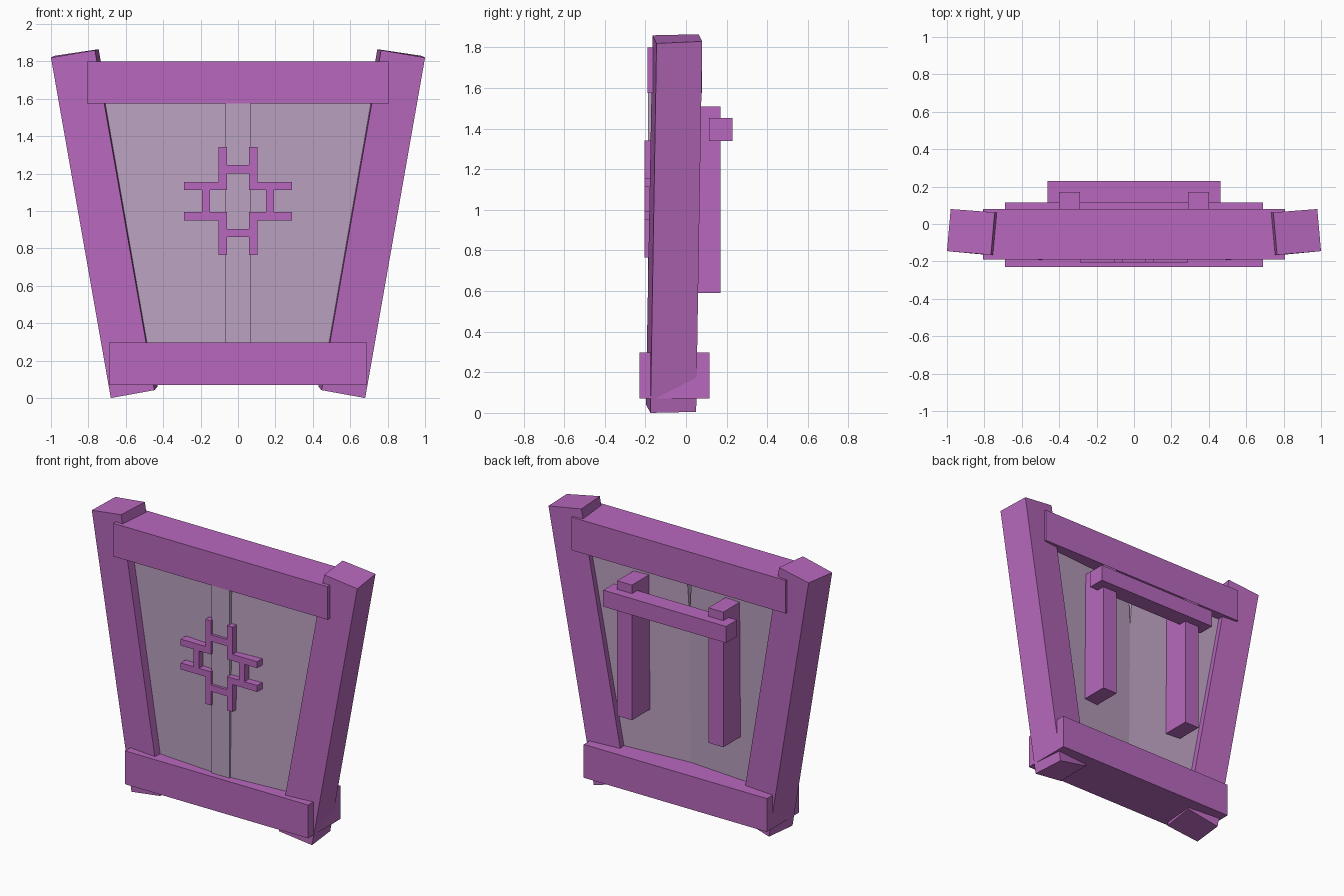
import bpy
from mathutils import Vector

if "Cube" in bpy.data.objects:
    bpy.data.objects.remove(bpy.data.objects["Cube"])


def material(name, color):
    m = bpy.data.materials.new(name)
    m.diffuse_color = color
    m.use_nodes = True
    m.node_tree.nodes["Principled BSDF"].inputs["Base Color"].default_value = m.diffuse_color
    return m


FRAME = material("purple_frame", (0.48, 0.14, 0.51, 1))
PANEL = material("dull_purple_panel", (0.50, 0.36, 0.53, 1))

FACES = [(3, 2, 1, 0), (4, 5, 6, 7), (0, 1, 5, 4), (1, 2, 6, 5), (2, 3, 7, 6), (3, 0, 4, 7)]


def hexa(name, bottom, top, mat, flip=False):
    """Six-sided block from a bottom and a top ring of four corners."""
    s = -1 if flip else 1
    verts = [(x * s, y, z) for x, y, z in bottom + top]
    faces = [f[::-1] for f in FACES] if flip else FACES
    me = bpy.data.meshes.new(name)
    me.from_pydata(verts, [], faces)
    me.materials.append(mat)
    ob = bpy.data.objects.new(name, me)
    bpy.context.collection.objects.link(ob)
    return ob


def box(name, x, y, z, mat=FRAME):
    ring = [(x[0], y[0]), (x[1], y[0]), (x[1], y[1]), (x[0], y[1])]
    return hexa(name, [(a, b, z[0]) for a, b in ring], [(a, b, z[1]) for a, b in ring], mat)


def panel_ring(z, inner, outer, front, thick):
    """Panel section swept back from the centre line."""
    fi, fo = front + 0.078 * inner, front + 0.078 * outer
    return [(inner, fi, z), (outer, fo, z), (outer, fo + thick, z), (inner, fi + thick, z)]


# Leaning side posts and swept-back panels, mirrored left and right
for side, flip in (("right", False), ("left", True)):
    hexa(side + "_post",
         [(0.447, -0.198, 0.042), (0.68, -0.175, 0.0), (0.66, 0.05, 0.005), (0.43, 0.03, 0.06)],
         [(0.765, -0.165, 1.86), (1.0, -0.145, 1.82), (0.98, 0.08, 1.83), (0.745, 0.062, 1.865)],
         FRAME, flip)
    hexa(side + "_panel",
         panel_ring(0.15, -0.07, 0.54, -0.181, 0.13),
         panel_ring(1.70, 0.025, 0.82, -0.165, 0.13),
         PANEL, flip)

# Cross beams and centre cover strip
box("top_beam", (-0.807, 0.807), (-0.19, 0.08), (1.575, 1.80))
box("bottom_beam", (-0.69, 0.69), (-0.23, 0.115), (0.07, 0.297))
box("centre_strip", (-0.068, 0.066), (-0.187, -0.12), (0.2, 1.68), PANEL)

# Front lattice emblem: four arms of two bars, each with a tie
EY, EZ = (-0.205, -0.145), 1.053
for s in (-1, 1):
    def span(a, b, c=0.0):
        return tuple(sorted((c + s * a, c + s * b)))
    for t in (-1, 1):
        cross = tuple(sorted((t * 0.06, t * 0.103)))
        box("emblem_upright", cross, EY, span(0.059, 0.288, EZ))
        box("emblem_rail", span(0.06, 0.288), EY, tuple(sorted((EZ + t * 0.059, EZ + t * 0.103))))
    box("emblem_tie_across", (-0.06, 0.06), EY, span(0.148, 0.193, EZ))
    box("emblem_tie_upright", span(0.15, 0.193), EY, (EZ - 0.059, EZ + 0.059))
    # Back handle support
    box("handle_support", span(0.288, 0.40), (-0.05, 0.17), (0.59, 1.51))

# Back grip
box("grip_bar", (-0.463, 0.463), (0.113, 0.23), (1.34, 1.452))
